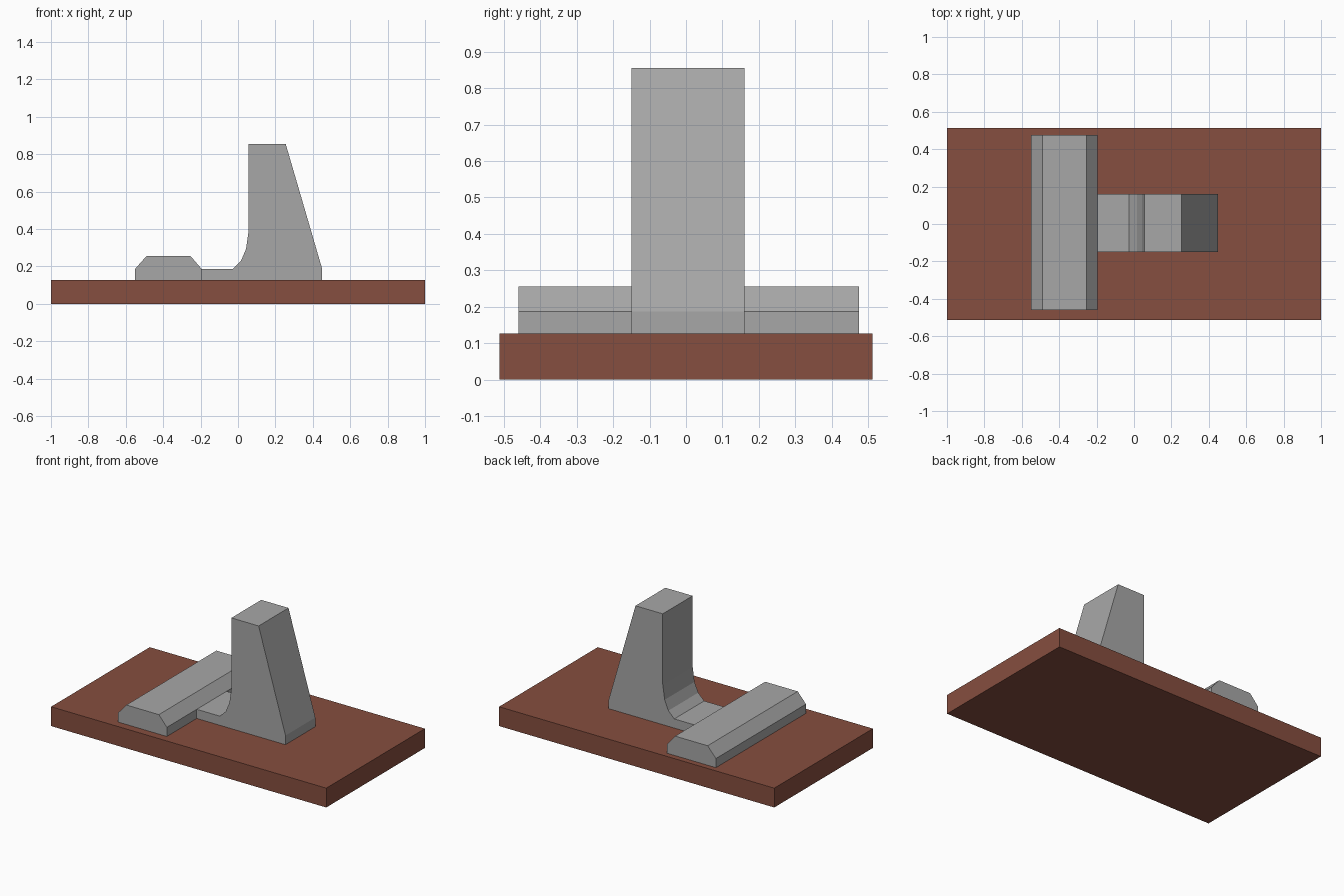
import bpy
import bmesh

cube = bpy.data.objects.get("Cube")
if cube:
    bpy.data.objects.remove(cube, do_unlink=True)


def make_material(name, rgb):
    mat = bpy.data.materials.new(name)
    mat.use_nodes = True
    color = (*rgb, 1.0)
    mat.diffuse_color = color
    mat.node_tree.nodes["Principled BSDF"].inputs["Base Color"].default_value = color
    return mat


def extrude_profile(name, profile, y0, y1, mat):
    """Solid made by sweeping a closed (x, z) outline from y0 to y1."""
    bm = bmesh.new()
    face = bm.faces.new([bm.verts.new((x, y0, z)) for x, z in profile])
    swept = bmesh.ops.extrude_face_region(bm, geom=[face])["geom"]
    verts = [v for v in swept if isinstance(v, bmesh.types.BMVert)]
    bmesh.ops.translate(bm, verts=verts, vec=(0, y1 - y0, 0))
    bmesh.ops.recalc_face_normals(bm, faces=bm.faces)
    mesh = bpy.data.meshes.new(name)
    bm.to_mesh(mesh)
    bm.free()
    mesh.materials.append(mat)
    obj = bpy.data.objects.new(name, mesh)
    bpy.context.collection.objects.link(obj)
    return obj


brown = make_material("reddish brown", (0.24, 0.077, 0.05))
grey = make_material("stone grey", (0.39, 0.39, 0.39))

BASE_TOP = 0.127
STEP = 0.187   # height of the low web and the vertical lower edges
JOIN = -0.195  # where the bar meets the web

# Base slab
extrude_profile("base_slab", [(-1, 0), (1, 0), (1, BASE_TOP), (-1, BASE_TOP)],
                -0.512, 0.512, brown)

# Long bar with chamfered top edges
extrude_profile("chamfered_bar",
                [(-0.55, BASE_TOP), (JOIN, BASE_TOP), (JOIN, STEP),
                 (-0.253, 0.255), (-0.49, 0.255), (-0.55, STEP)],
                -0.46, 0.475, grey)

# Tapered post, faceted fillet and low web leading to the bar
fillet = [(0.057, 0.39), (0.043, 0.294), (0.016, 0.23), (-0.027, STEP)]
extrude_profile("tapered_post",
                [(JOIN, BASE_TOP), (0.45, BASE_TOP), (0.45, STEP),
                 (0.255, 0.855), (0.057, 0.855)] + fillet + [(JOIN, STEP)],
                -0.15, 0.16, grey)
